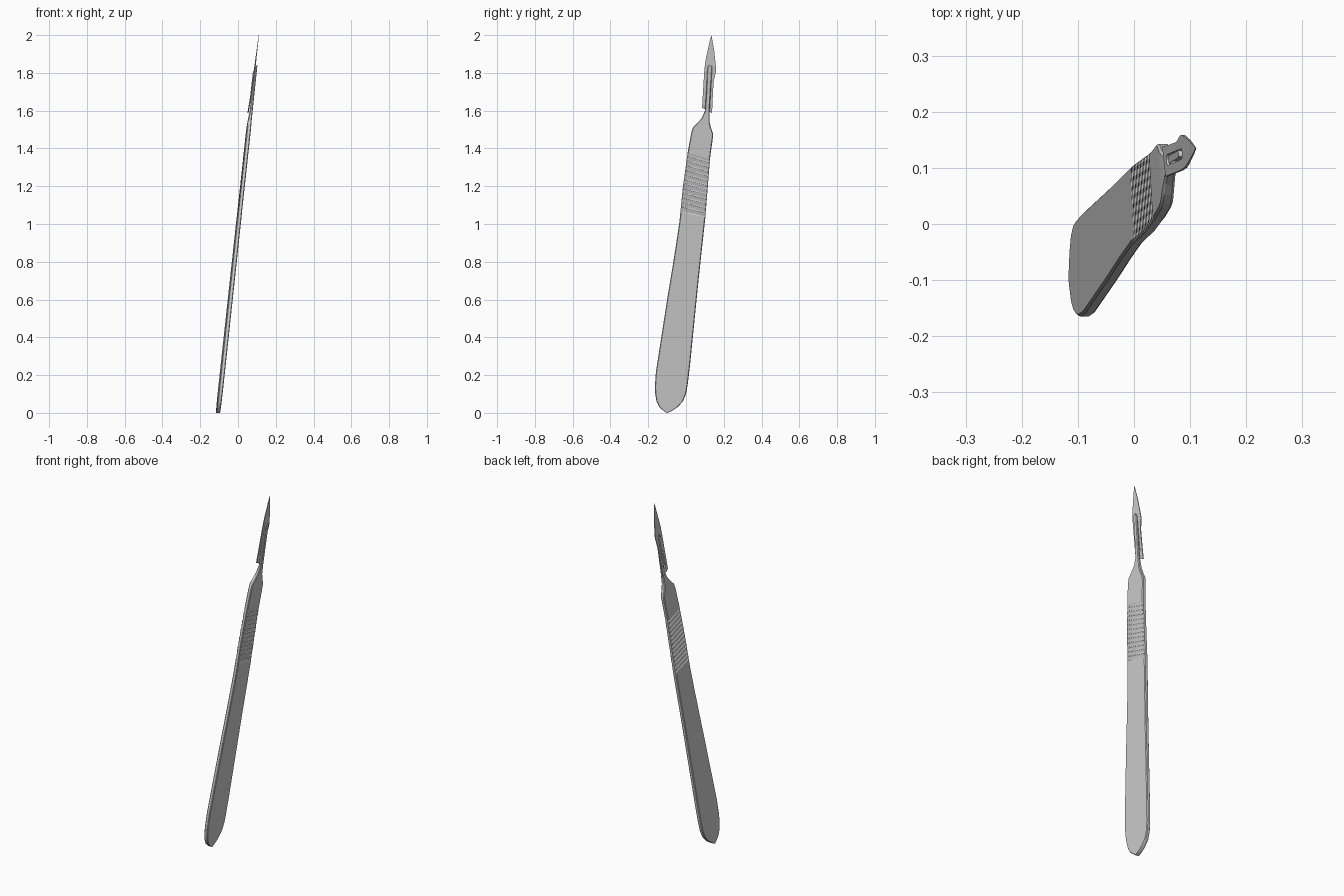
import bpy, bmesh, math

if "Cube" in bpy.data.objects:
    bpy.data.objects.remove(bpy.data.objects["Cube"])


def interp(tab, z):
    if z <= tab[0][0]:
        return tab[0][1]
    for (a, p), (b, q) in zip(tab, tab[1:]):
        if z <= b:
            return p + (q - p) * (z - a) / (b - a)
    return tab[-1][1]


def place(t, y, z):
    # thickness offset t -> leaning, slightly twisted plate
    axis = -0.09 + 0.117 * z
    return (-0.106 + 0.108 * z + t - 0.03 * (y - axis), y, z)


def finish(bm, name):
    bmesh.ops.recalc_face_normals(bm, faces=bm.faces)
    me = bpy.data.meshes.new(name)
    bm.to_mesh(me)
    bm.free()
    ob = bpy.data.objects.new(name, me)
    bpy.context.collection.objects.link(ob)
    bpy.ops.object.select_all(action='DESELECT')
    ob.select_set(True)
    bpy.context.view_layer.objects.active = ob
    bpy.ops.object.shade_smooth_by_angle(angle=math.radians(30))
    return ob


# Handle silhouette seen from the side: (z, y) of each edge
LEFT = [(0, -.102), (.01, -.118), (.03, -.141), (.06, -.156), (.1, -.163), (.14, -.165),
        (.22, -.159), (.4, -.131), (.6, -.1), (.8, -.067), (1, -.036), (1.2, -.016),
        (1.38, .009), (1.48, .027), (1.51, .036), (1.53, .055), (1.56, .083), (1.6, .1),
        (1.7, .107), (1.82, .113), (1.833, .116), (1.84, .121)]
RIGHT = [(0, -.098), (.01, -.075), (.03, -.045), (.06, -.017), (.1, 0), (.15, .009),
         (.25, .021), (.4, .036), (.7, .066), (1.03, .102), (1.38, .13), (1.46, .143),
         (1.48, .143), (1.51, .132), (1.54, .125), (1.6, .125), (1.7, .131),
         (1.82, .138), (1.833, .137), (1.84, .132)]
LOW = [(0, -.011), (1.52, -.011), (1.6, -.004), (1.84, 0)]
HIGH = [(0, .011), (1.6, .011), (1.84, .01)]
SLANT = [(.9, 0), (1.03, .016), (1.38, .016), (1.45, 0)]

# Handle: lofted chamfered sections, with grip ridges
G0, G1, RIDGES = 1.05, 1.365, 13
zs = [(z, 0) for z in sorted({p[0] for p in LEFT + RIGHT} | {.9, 1.45}) if not 1.02 < z < 1.39]
pitch = (G1 - G0) / RIDGES
for i in range(RIDGES):
    z = G0 + i * pitch
    zs += [(z, 0), (z + .2 * pitch, .003), (z + .4 * pitch, .003), (z + .7 * pitch, 0)]
zs += [(G1, 0)]
bm = bmesh.new()
rings = []
for z, groove in sorted(zs):
    s = interp(SLANT, z)
    zl, zr = z + s, z - s
    l, r = interp(LEFT, zl), interp(RIGHT, zr)
    a, b = interp(LOW, z), interp(HIGH, z)
    c = min(.004, (r - l) * .2, (b - a) * .3)
    ring = []
    for y, t in [(l, a + c), (l + c, a + groove), (r - c, a + groove), (r, a + c),
                 (r, b - c), (r - c, b - groove), (l + c, b - groove), (l, b - c)]:
        f = (y - l) / (r - l)
        ring.append(bm.verts.new(place(t, y, zl + (zr - zl) * f)))
    rings.append(ring)
for p, q in zip(rings, rings[1:]):
    for i in range(8):
        j = (i + 1) % 8
        bm.faces.new((p[i], p[j], q[j], q[i]))
bm.faces.new(rings[0])
bm.faces.new(rings[-1])
finish(bm, "handle")


def capsule(z0, y0, z1, y1, w):
    # rounded slot outline running between two side-view points
    pts = []
    for k in range(14):
        ang = math.pi * (k if k < 7 else k - 1) / 6
        zc, yc = (z1, y1) if k < 7 else (z0, y0)
        pts.append((yc + w * math.cos(ang), zc + w * math.sin(ang)))
    return pts


def plate(name, loops, front, back):
    bm = bmesh.new()
    edges = []
    for loop in loops:
        vs = [bm.verts.new((0, y, z)) for y, z in loop]
        edges += [bm.edges.new((vs[i], vs[i - 1])) for i in range(len(vs))]
    bmesh.ops.triangle_fill(bm, edges=edges, use_beauty=True)
    base = list(bm.verts)
    ret = bmesh.ops.extrude_face_region(bm, geom=list(bm.faces), use_keep_orig=True)
    top = [g for g in ret['geom'] if isinstance(g, bmesh.types.BMVert)]
    for group, off in ((base, front), (top, back)):
        for v in group:
            v.co = place(off(v.co.z), v.co.y, v.co.z)
    return finish(bm, name)


# Blade: pointed thin plate with a mounting slot, tail sprung away from handle
OUTLINE = [(.135, 2.0), (.125, 1.965), (.115, 1.92), (.107, 1.885), (.101, 1.85),
           (.096, 1.8), (.085, 1.615), (.138, 1.588), (.141, 1.66), (.146, 1.75),
           (.159, 1.81), (.158, 1.835), (.149, 1.92)]
MID = [(1.58, -.012), (1.7, -.006), (1.84, -.002), (2, 0)]
HALF = [(1.84, .0025), (2, .0008)]
plate("blade", [OUTLINE, capsule(1.64, .114, 1.81, .125, .0095)],
      lambda z: interp(MID, z) - interp(HALF, z),
      lambda z: interp(MID, z) + interp(HALF, z))

# Lug: raised rib on the neck passing through the blade slot
plate("blade_lug", [capsule(1.65, .1146, 1.80, .1243, .0065)],
      lambda z: -.010, lambda z: .004)
